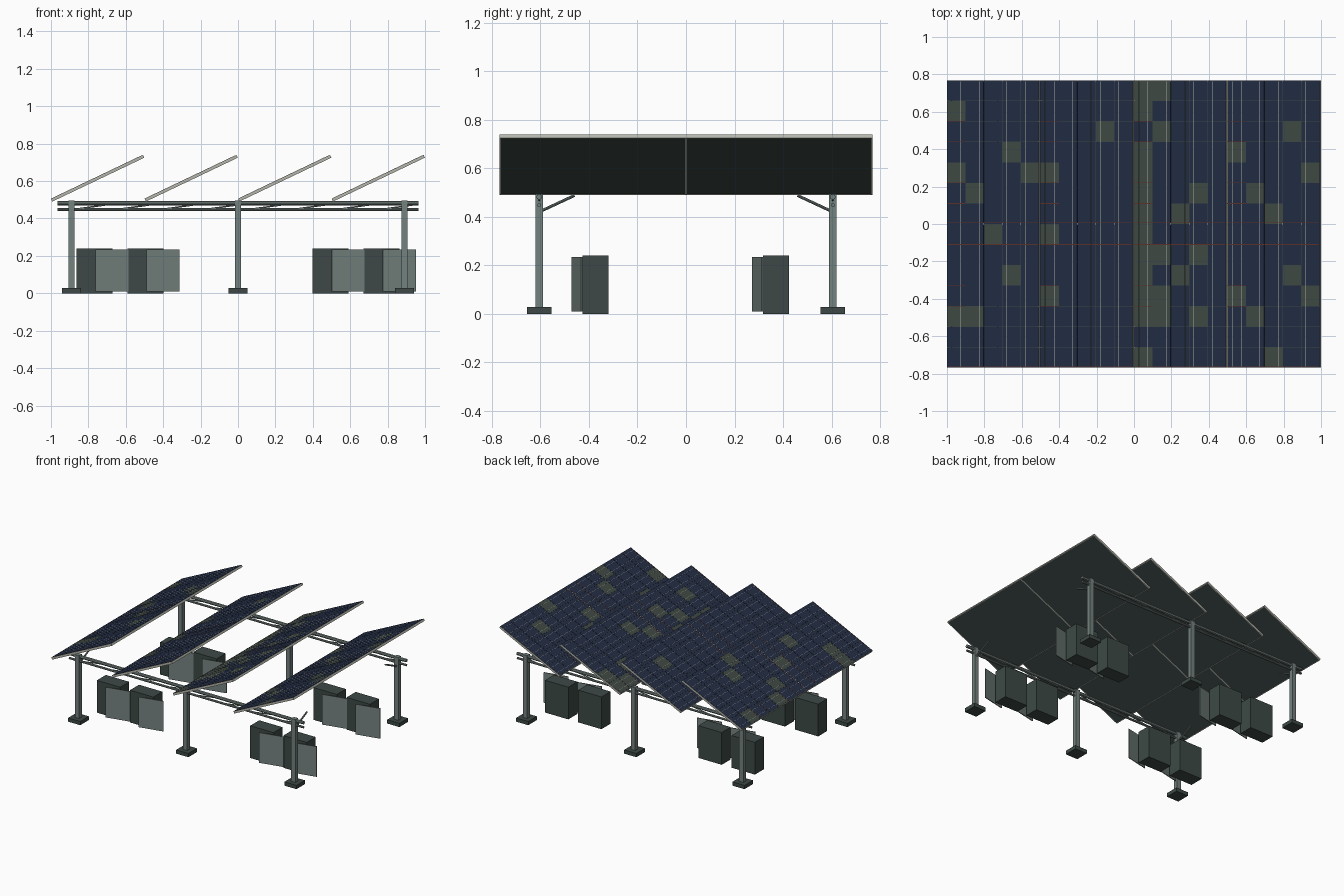
import bpy, bmesh, math
from mathutils import Vector, Matrix

cube = bpy.data.objects.get("Cube")
if cube:
    bpy.data.objects.remove(cube, do_unlink=True)


def material(name, hexa):
    def lin(c):
        return c / 12.92 if c <= 0.04045 else ((c + 0.055) / 1.055) ** 2.4
    col = [lin(int(hexa[k:k + 2], 16) / 255) for k in (0, 2, 4)] + [1]
    m = bpy.data.materials.new(name)
    m.diffuse_color = col
    m.use_nodes = True
    bsdf = next(n for n in m.node_tree.nodes if n.type == 'BSDF_PRINCIPLED')
    bsdf.inputs["Base Color"].default_value = col
    return m


STEEL = material("galvanised steel", "74827f")
DARK = material("dark metal", "3d4946")
NAVY = material("navy cell", "222c43")
DULL = material("dull cell", "3f4944")
PALE = material("pale aluminium", "b4b5ab")
RUST = material("copper ribbon", "5c3026")


def add_box(bm, center, size, index=0):
    mat = Matrix.Translation(center) @ Matrix.Diagonal((*size, 1))
    verts = bmesh.ops.create_cube(bm, size=1, matrix=mat)["verts"]
    for f in {f for v in verts for f in v.link_faces}:
        f.material_index = index


def finish(name, bm, mats, loc=(0, 0, 0), rot=(0, 0, 0)):
    me = bpy.data.meshes.new(name)
    bm.to_mesh(me)
    bm.free()
    for m in mats:
        me.materials.append(m)
    ob = bpy.data.objects.new(name, me)
    ob.location, ob.rotation_euler = loc, rot
    bpy.context.collection.objects.link(ob)
    return ob


def box(name, center, size, mat, rot=(0, 0, 0)):
    bm = bmesh.new()
    add_box(bm, (0, 0, 0), size)
    return finish(name, bm, [mat], center, rot)


def rod(name, a, b, radius, mat, sides=8):
    a, b = Vector(a), Vector(b)
    bm = bmesh.new()
    bmesh.ops.create_cone(bm, cap_ends=True, segments=sides, radius1=radius,
                          radius2=radius, depth=(b - a).length)
    turn = (b - a).to_track_quat('Z', 'Y').to_euler()
    return finish(name, bm, [mat], (a + b) / 2, turn)


# Solar panels: five cells up the slope, fourteen along y
TILT = math.radians(-25.5)
LENGTH, THICK, HALF = 0.545, 0.016, 0.768
PITCH_U, PITCH_V = LENGTH / 5, HALF / 7
TOP = THICK / 2
# Dull cells of each row: one string per column, hex digits count along y
DULL_CELLS = [("29c", "28", "6", "4a", "9"),
              ("369", "", "", "b", ""),
              ("023456789acd", "235bd", "47", "258", ""),
              ("3a", "28", "07", "4b", "39")]

for row, columns in enumerate(DULL_CELLS):
    loc, rot = (row * 0.5 - 0.75, 0, 0.615), (0, TILT, 0)
    frame, cells, lines = bmesh.new(), bmesh.new(), bmesh.new()
    for side in (-1, 1):
        yc = side * HALF / 2
        add_box(frame, (0, yc, 0), (LENGTH - 0.01, HALF - 0.01, THICK - 0.002), 0)
        for s in (-1, 1):
            add_box(frame, (s * (LENGTH / 2 - 0.0025), yc, 0), (0.005, HALF, THICK), 1)
            add_box(frame, (0, yc + s * (HALF / 2 - 0.0025), 0), (LENGTH, 0.005, THICK), 1)
    for i in range(5):
        u = (i - 2) * PITCH_U
        for j in range(14):
            v = (j - 6.5) * PITCH_V
            dull = "%x" % j in columns[i]
            add_box(cells, (u, v, TOP - 0.0005), (PITCH_U - 0.002, PITCH_V - 0.002, 0.002), int(dull))
        # Busbars
        for s in (-0.25, 0.25):
            add_box(lines, (u + s * PITCH_U, 0, TOP + 0.0006), (0.0012, 2 * HALF - 0.012, 0.0008), 0)
    # Ribbons across the slope
    for v in (0.007, -PITCH_V, 0.005 - HALF):
        add_box(lines, (0, v, TOP + 0.0008), (LENGTH - 0.012, 0.003, 0.001), 1)
    for j in (3, 4, 8, 9, 11, 12):
        add_box(lines, (-2 * PITCH_U, (j - 7) * PITCH_V, TOP + 0.0008), (PITCH_U, 0.003, 0.001), 1)
    finish(f"panel_frame_{row + 1}", frame, [DARK, PALE], loc, rot)
    finish(f"panel_cells_{row + 1}", cells, [NAVY, DULL], loc, rot)
    finish(f"panel_lines_{row + 1}", lines, [PALE, RUST], loc, rot)

# Support frames on both sides
for side, label in ((-1, "front"), (1, "back")):
    y = side * 0.605
    for x in (-0.89, 0, 0.89):
        box(f"{label}_foot", (x, y, 0.014), (0.1, 0.1, 0.028), DARK)
        box(f"{label}_post", (x, y, 0.255), (0.034, 0.032, 0.48), STEEL)
        if x:
            rod(f"{label}_brace", (x, y - side * 0.01, 0.425), (x, side * 0.46, 0.488), 0.006, STEEL)
    rod(f"{label}_upper_rail", (-0.965, y, 0.482), (0.965, y, 0.482), 0.012, STEEL)
    rod(f"{label}_lower_rail", (-0.965, y, 0.448), (0.965, y, 0.448), 0.008, STEEL)
    for k in range(8):
        x = -0.87 + k * 0.235
        rod(f"{label}_web", (x, y, 0.45), (x + 0.18, y, 0.475), 0.004, STEEL, 6)

# Cabinets with ajar doors
for y in (-0.373, 0.371):
    for x in (-0.768, -0.495, 0.495, 0.768):
        box("cabinet", (x, y, 0.12), (0.192, 0.106, 0.24), DARK)
        box("cabinet_door", (x + 0.094, y - 0.076, 0.122), (0.18, 0.006, 0.225),
            STEEL, (0, 0, math.radians(12.5)))
